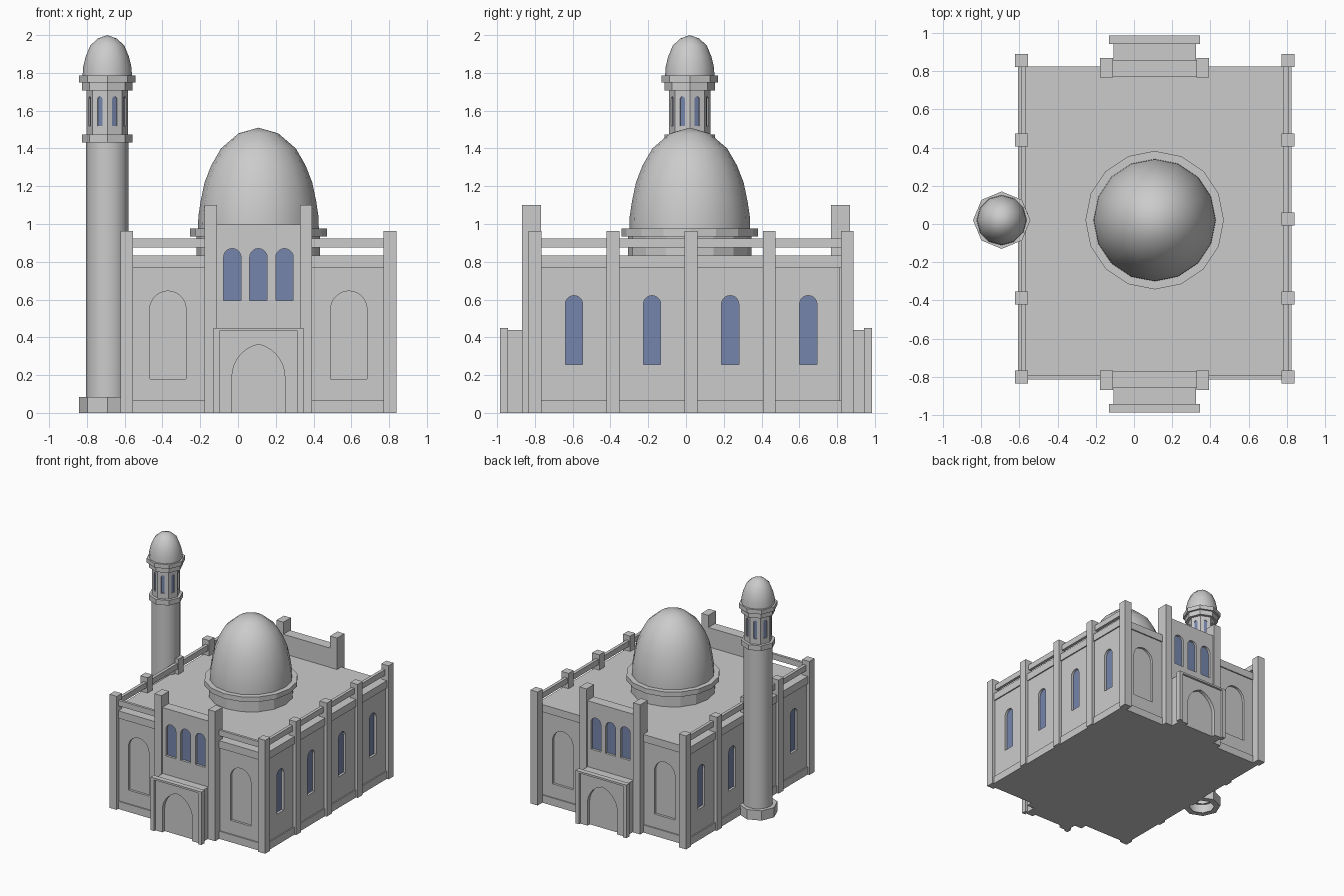
import bpy, bmesh
from math import pi, sin, cos, acos, radians
from mathutils import Matrix, Vector

cube = bpy.data.objects.get("Cube")
if cube:
    bpy.data.objects.remove(cube, do_unlink=True)


def material(name, rgb):
    m = bpy.data.materials.new(name)
    m.use_nodes = True
    m.diffuse_color = (*rgb, 1)
    m.node_tree.nodes["Principled BSDF"].inputs["Base Color"].default_value = (*rgb, 1)
    return m


STONE = material("grey stone", (0.6, 0.6, 0.6))
GLASS = material("blue glass", (0.18, 0.235, 0.41))


def finish(name, bm, mat=STONE, smooth=False):
    bmesh.ops.recalc_face_normals(bm, faces=bm.faces)
    mesh = bpy.data.meshes.new(name)
    bm.to_mesh(mesh)
    bm.free()
    mesh.materials.append(mat)
    ob = bpy.data.objects.new(name, mesh)
    bpy.context.collection.objects.link(ob)
    if smooth:
        activate(ob)
        bpy.ops.object.shade_smooth_by_angle(angle=radians(40))
    return ob


def activate(ob):
    bpy.ops.object.select_all(action="DESELECT")
    ob.select_set(True)
    bpy.context.view_layer.objects.active = ob


def box(name, x, y, z):
    """Box from three (low, high) ranges."""
    bm = bmesh.new()
    size = [abs(b - a) for a, b in (x, y, z)]
    mid = [(a + b) / 2 for a, b in (x, y, z)]
    bmesh.ops.create_cube(bm, size=1, matrix=Matrix.Translation(mid) @ Matrix.Diagonal((*size, 1)))
    return finish(name, bm)


def lathe(name, centre, profile, sides, smooth=False):
    """Turn a (radius, height) profile about a vertical axis."""
    bm = bmesh.new()
    verts = [bm.verts.new((r, 0, z)) for r, z in profile]
    edges = [bm.edges.new(pair) for pair in zip(verts, verts[1:])]
    bmesh.ops.spin(bm, geom=verts + edges, cent=(0, 0, 0), axis=(0, 0, 1),
                   angle=2 * pi, steps=sides)
    bmesh.ops.remove_doubles(bm, verts=bm.verts, dist=1e-4)
    bmesh.ops.translate(bm, verts=bm.verts, vec=(*centre, 0))
    return finish(name, bm, smooth=smooth)


def arch_outline(half, bottom, spring, rise, steps=5):
    """Round arch when rise equals half, pointed when it is taller."""
    radius = (half ** 2 + rise ** 2) / (2 * half)
    end = acos((radius - half) / radius)
    side = [(half - radius + radius * cos(end * i / steps),
             spring + radius * sin(end * i / steps)) for i in range(steps + 1)]
    right = [(half, bottom)] + side
    return right + [(-x, z) for x, z in reversed(right) if x > 1e-4]


def prisms(name, places, outline, near, far, mat=STONE):
    """Extrude the outline at each (x, y, turn); local -y points outward."""
    bm = bmesh.new()
    for x, y, turn in places:
        mat4 = Matrix.Translation((x, y, 0)) @ Matrix.Rotation(turn, 4, "Z")
        face = bm.faces.new([bm.verts.new(mat4 @ Vector((u, near, w))) for u, w in outline])
        new = bmesh.ops.extrude_face_region(bm, geom=[face])["geom"]
        shift = mat4.to_3x3() @ Vector((0, far - near, 0))
        bmesh.ops.translate(bm, vec=shift, verts=[v for v in new if isinstance(v, bmesh.types.BMVert)])
    return finish(name, bm, mat)


def recess(wall, places, outline, depth, glass=None):
    """Cut arched recesses into a wall and optionally glaze them."""
    cutter = prisms("cutter", places, outline, -0.02, depth)
    cutter.hide_render = True
    mod = wall.modifiers.new("recess", "BOOLEAN")
    mod.operation, mod.solver, mod.object = "DIFFERENCE", "EXACT", cutter
    activate(wall)
    bpy.ops.object.modifier_apply(modifier=mod.name)
    bpy.data.objects.remove(cutter, do_unlink=True)
    if glass:
        prisms(glass, places, outline, depth - 0.005, depth + 0.002, GLASS)


CX, CY = 0.108, 0.02
HALF = 0.705                      # half width of the hall walls
FRONT, BACK = -0.803, 0.815
BAYS = [-0.80 + 0.4135 * i for i in range(5)]

# Hall with its plinth and cornice
hall = box("hall_walls", (CX - HALF, CX + HALF), (FRONT, BACK), (0, 0.8))
for name, z in (("plinth", (0, 0.065)), ("cornice_and_roof", (0.77, 0.833))):
    box(name, (CX - HALF - 0.01, CX + HALF + 0.01), (FRONT - 0.01, BACK + 0.01), z)

# Side windows and blind niches
window_y = [(a + b) / 2 for a, b in zip(BAYS, BAYS[1:])]
recess(hall, [(CX + s * HALF, y, s * pi / 2) for s in (1, -1) for y in window_y],
       arch_outline(0.046, 0.255, 0.575, 0.046), 0.025, "side_windows")
recess(hall, [(CX + s * 0.479, y, t) for s in (1, -1) for y, t in ((FRONT, 0), (BACK, pi))],
       arch_outline(0.096, 0.18, 0.549, 0.096, 7), 0.02)

# Pillars and side rails
for s, side in ((1, "left"), (-1, "right")):
    px, rx = CX + s * 0.697, CX + s * 0.686
    for i, y in enumerate(BAYS):
        box(f"{side}_pillar_{i + 1}", (px - 0.034, px + 0.034), (y - 0.034, y + 0.034), (0, 0.963))
    box(f"{side}_rail", (rx - 0.013, rx + 0.013), (BAYS[0], BAYS[-1]), (0.875, 0.923))
    box(f"front_rail_{side}", (CX + s * 0.25, px), (-0.813, -0.791), (0.875, 0.923))

# Entrance bays, front and back
for s, end, turn in ((-1, "front", 0), (1, "back", pi)):
    bay = box(f"{end}_bay", (CX - 0.25, CX + 0.25), (s * 0.768, s * 0.857), (0, 0.997))
    recess(bay, [(CX + k * 0.138, s * 0.857, turn) for k in (-1, 0, 1)],
           arch_outline(0.046, 0.595, 0.824, 0.046), 0.025, f"{end}_bay_windows")
    portal = box(f"{end}_portal", (CX - 0.215, CX + 0.215), (s * 0.85, s * 0.968), (0, 0.438))
    recess(portal, [(CX, s * 0.968, turn)], arch_outline(0.14, -0.02, 0.19, 0.173, 7), 0.03)
    box(f"{end}_portal_lintel", (CX - 0.238, CX + 0.238), (s * 0.942, s * 0.985), (0.434, 0.45))
    for k, side in ((1, "left"), (-1, "right")):
        box(f"{end}_portal_post_{side}", (CX + k * 0.206, CX + k * 0.238),
            (s * 0.942, s * 0.985), (0, 0.44))
        box(f"{end}_bay_pillar_{side}", (CX + k * 0.219, CX + k * 0.285),
            (s * 0.767, s * 0.867), (0, 1.1))

# Main dome on its drum
lathe("dome_drum", (CX, CY), [(0.327, 0.82), (0.327, 0.94)], 16)
lathe("dome_ring", (CX, CY), [(0, 0.934), (0.362, 0.934), (0.362, 0.976), (0, 0.976)], 16)
lathe("dome", (CX, CY), [(0.32, 0.97), (0.318, 1.04), (0.306, 1.12), (0.285, 1.22),
                         (0.25, 1.31), (0.198, 1.4), (0.105, 1.48), (0, 1.51)], 16, True)

# Minaret
MX = -0.692
lathe("minaret_base", (MX, CY), [(0.1, 0), (0.15, 0), (0.15, 0.083), (0.1, 0.083)], 8)
lathe("minaret_shaft", (MX, CY), [(0.113, 0), (0.113, 1.44)], 16, True)
lathe("minaret_gallery", (MX, CY), [(0, 1.432), (0.133, 1.432), (0.133, 1.475), (0, 1.475)], 8)
lantern = lathe("minaret_lantern", (MX, CY), [(0, 1.46), (0.109, 1.46), (0.109, 1.72), (0, 1.72)], 8)
apothem = 0.109 * cos(pi / 8)
angles = [pi / 8 + i * pi / 4 for i in range(8)]
recess(lantern, [(MX + apothem * cos(a), CY + apothem * sin(a), a + pi / 2) for a in angles],
       arch_outline(0.014, 1.52, 1.661, 0.014, 3), 0.012, "lantern_windows")
lathe("minaret_cornice", (MX, CY), [(0, 1.708), (0.133, 1.708), (0.133, 1.75), (0.15, 1.75),
                                    (0.15, 1.786), (0, 1.786)], 8)
lathe("minaret_dome", (MX, CY), [(0.131, 1.78), (0.128, 1.83), (0.115, 1.885), (0.09, 1.945),
                                 (0.05, 1.982), (0, 2.0)], 12, True)
